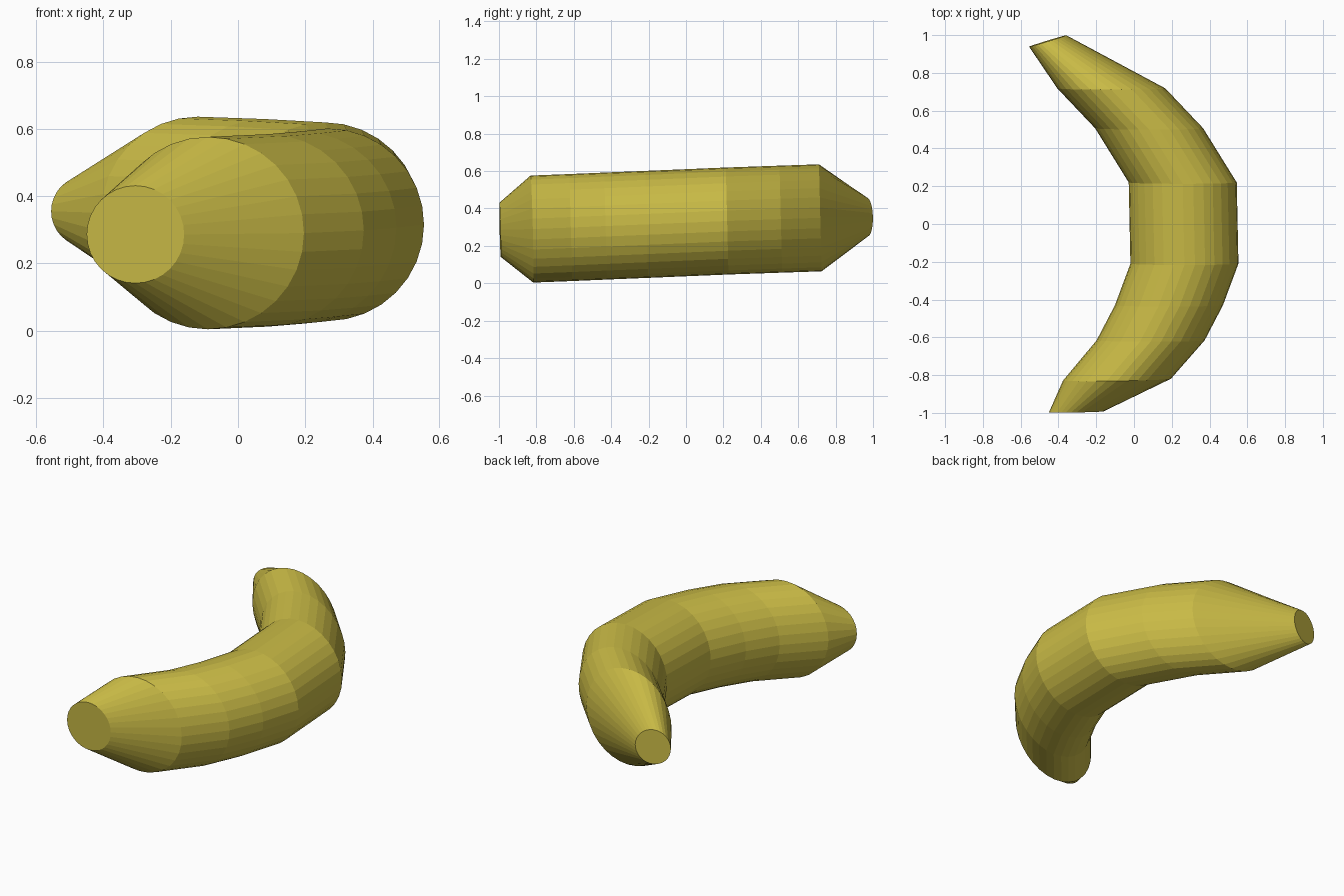
import bpy, bmesh
from math import sin, cos, pi, radians

if "Cube" in bpy.data.objects:
    bpy.data.objects.remove(bpy.data.objects["Cube"])

SIDES = 32
# Ring stations along the fruit: x, y, z, radius, turn about z (degrees)
RINGS = [
    (-0.305, -0.994, 0.286, 0.145, 1),
    (-0.090, -0.824, 0.290, 0.286, 1),
    (0.088, -0.616, 0.298, 0.286, 0),
    (0.185, -0.430, 0.306, 0.286, 0),
    (0.267, -0.210, 0.315, 0.286, 0),
    (0.258, 0.220, 0.333, 0.286, 0),
    (0.080, 0.507, 0.343, 0.286, 0),
    (-0.120, 0.718, 0.350, 0.286, 0),
    (-0.457, 0.969, 0.355, 0.103, 17),
]
TILT = 0.025  # slight lean of every ring

bm = bmesh.new()
loops = []
for x, y, z, r, turn in RINGS:
    t = radians(turn)
    loop = []
    for i in range(SIDES):
        a = 2 * pi * i / SIDES
        u, v = r * cos(a), r * sin(a)
        loop.append(bm.verts.new((x + u * cos(t), y + u * sin(t) - v * TILT, z + v)))
    loops.append(loop)

# Skin between neighbouring rings
for a, b in zip(loops, loops[1:]):
    for i in range(SIDES):
        j = (i + 1) % SIDES
        bm.faces.new((a[i], a[j], b[j], b[i]))

# Flat end caps
bm.faces.new(loops[0])
bm.faces.new(loops[-1])
bmesh.ops.recalc_face_normals(bm, faces=bm.faces[:])

mesh = bpy.data.meshes.new("banana")
bm.to_mesh(mesh)
bm.free()
banana = bpy.data.objects.new("banana", mesh)
bpy.context.collection.objects.link(banana)

# Yellow peel
peel = bpy.data.materials.new("yellow_peel")
peel.diffuse_color = (0.58, 0.49, 0.06, 1)
peel.use_nodes = True
peel.node_tree.nodes["Principled BSDF"].inputs["Base Color"].default_value = peel.diffuse_color
mesh.materials.append(peel)
